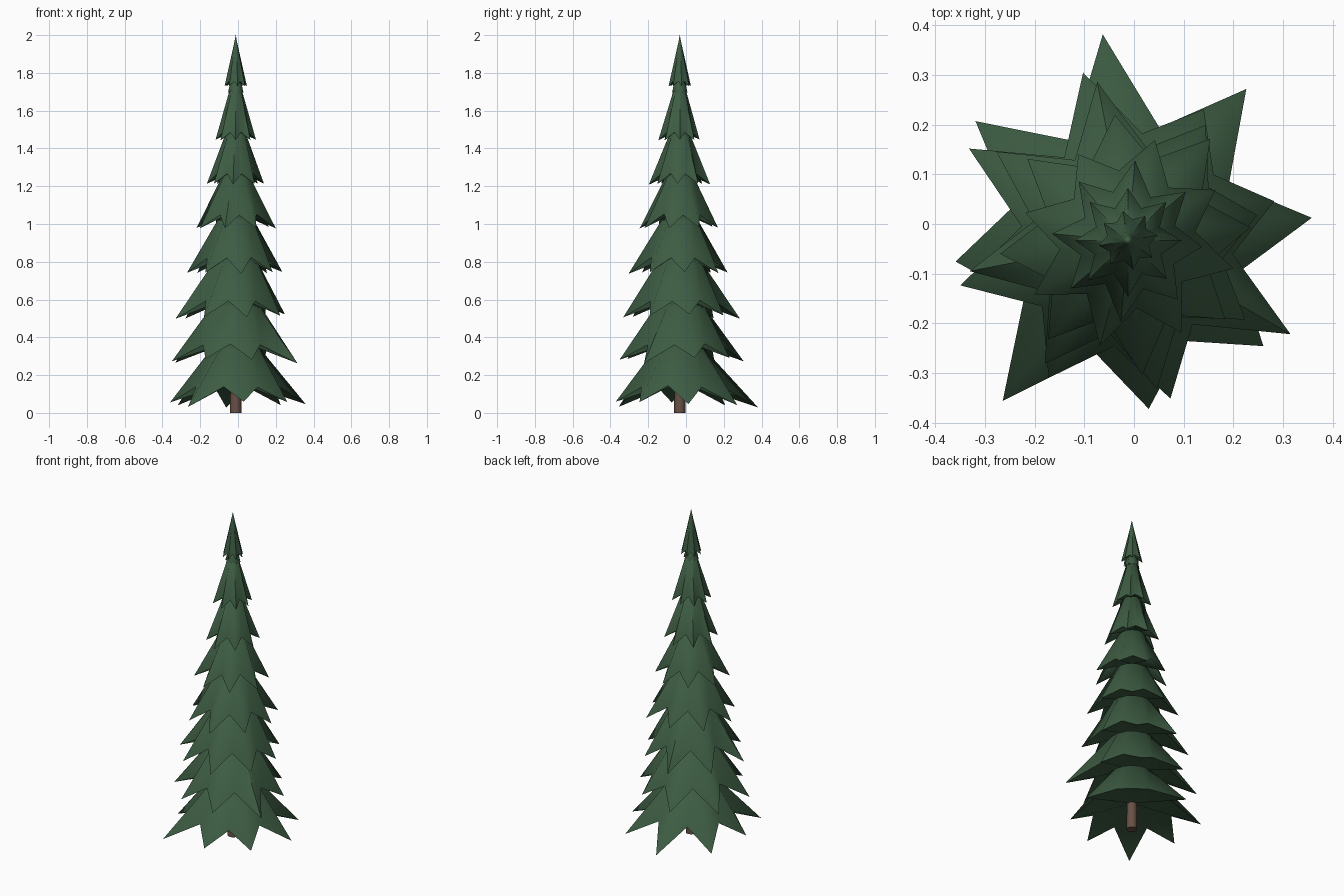
import bpy
import bmesh
import math
import random

cube = bpy.data.objects.get("Cube")
if cube:
    bpy.data.objects.remove(cube, do_unlink=True)

random.seed(4)
CENTRE_X, CENTRE_Y = -0.012, -0.033
POINTS = 8


def make_material(name, colour):
    mat = bpy.data.materials.new(name)
    mat.use_nodes = True
    mat.diffuse_color = colour
    bsdf = mat.node_tree.nodes["Principled BSDF"]
    bsdf.inputs["Base Color"].default_value = colour
    bsdf.inputs["Roughness"].default_value = 0.9
    return mat


needle_green = make_material("needle_green", (0.047, 0.108, 0.056, 1))
bark_brown = make_material("bark_brown", (0.14, 0.08, 0.06, 1))


def make_object(name, bm, mat, smooth_angle):
    mesh = bpy.data.meshes.new(name)
    bm.to_mesh(mesh)
    bm.free()
    mesh.materials.append(mat)
    obj = bpy.data.objects.new(name, mesh)
    obj.location = (CENTRE_X, CENTRE_Y, 0)
    bpy.context.collection.objects.link(obj)
    bpy.ops.object.select_all(action="DESELECT")
    obj.select_set(True)
    bpy.context.view_layer.objects.active = obj
    bpy.ops.object.shade_smooth_by_angle(angle=math.radians(smooth_angle))


def branch_tier(name, tip_z, tip_radii, phase, neck_r, neck_z, apex_z, rise, notch=0.63):
    """Closed skirt of drooping points with a round neck, a cap and a shallow base."""
    bm = bmesh.new()
    mean = sum(tip_radii) / POINTS
    skirt, neck = [], []
    for i in range(POINTS * 2):
        a = math.radians(phase) + math.pi * i / POINTS
        if i % 2 == 0:
            r = tip_radii[i // 2]
            z = tip_z - (r - mean) * 0.4
        else:
            r = mean * notch * random.uniform(0.97, 1.03)
            z = tip_z + rise * random.uniform(0.95, 1.05)
        skirt.append(bm.verts.new((r * math.cos(a), r * math.sin(a), z)))
        neck.append(bm.verts.new((neck_r * math.cos(a), neck_r * math.sin(a), neck_z)))
    apex = bm.verts.new((0, 0, apex_z))
    base = bm.verts.new((0, 0, tip_z + rise * 1.3))
    for i in range(POINTS * 2):
        j = (i + 1) % (POINTS * 2)
        bm.faces.new((skirt[i], skirt[j], neck[j], neck[i]))
        bm.faces.new((neck[i], neck[j], apex))
        bm.faces.new((skirt[j], skirt[i], base))
    # Keep the hem crisp and the rest of the skirt soft
    bm.normal_update()
    make_object(name, bm, needle_green, 72)


# Three lowest tiers, with their own uneven reach
branch_tier("branch_tier_1", 0.045,
            [0.373, 0.387, 0.418, 0.39, 0.35, 0.41, 0.342, 0.346],
            7, 0.13, 0.34, 0.39, 0.095)
branch_tier("branch_tier_2", 0.278,
            [0.305, 0.305, 0.35, 0.37, 0.35, 0.32, 0.33, 0.378],
            15, 0.135, 0.56, 0.61, 0.085)
branch_tier("branch_tier_3", 0.508,
            [0.265, 0.28, 0.325, 0.32, 0.325, 0.3, 0.305, 0.285],
            11, 0.118, 0.80, 0.85, 0.085)

# Middle tiers: tip height, reach, rotation, neck radius, neck height, notch rise
TIERS = [
    (0.742, 0.26, 6, 0.097, 1.02, 0.08),
    (0.98, 0.21, 30, 0.075, 1.25, 0.07),
    (1.212, 0.157, -5, 0.053, 1.48, 0.055),
    (1.445, 0.11, 0, 0.032, 1.71, 0.04),
]
for n, (z, reach, phase, neck_r, neck_z, rise) in enumerate(TIERS, 4):
    radii = [reach * random.uniform(0.95, 1.05) for _ in range(POINTS)]
    branch_tier(f"branch_tier_{n}", z, radii, phase, neck_r, neck_z,
                neck_z + neck_r * 0.4, rise, 0.65)

# Small collar and pointed crown
branch_tier("collar_tier", 1.695, [0.044] * POINTS, 20, 0.028, 1.76, 1.78, 0.012, 0.75)
branch_tier("crown_tier", 1.73, [0.06] * POINTS, 10, 0.009, 1.955, 2.0, 0.025, 0.7)

# Short trunk, ending inside the lowest tier
bm = bmesh.new()
bmesh.ops.create_cone(bm, cap_ends=True, segments=12, radius1=0.03,
                      radius2=0.027, depth=0.3)
bmesh.ops.translate(bm, verts=bm.verts, vec=(0, 0, 0.15))
make_object("trunk", bm, bark_brown, 40)
